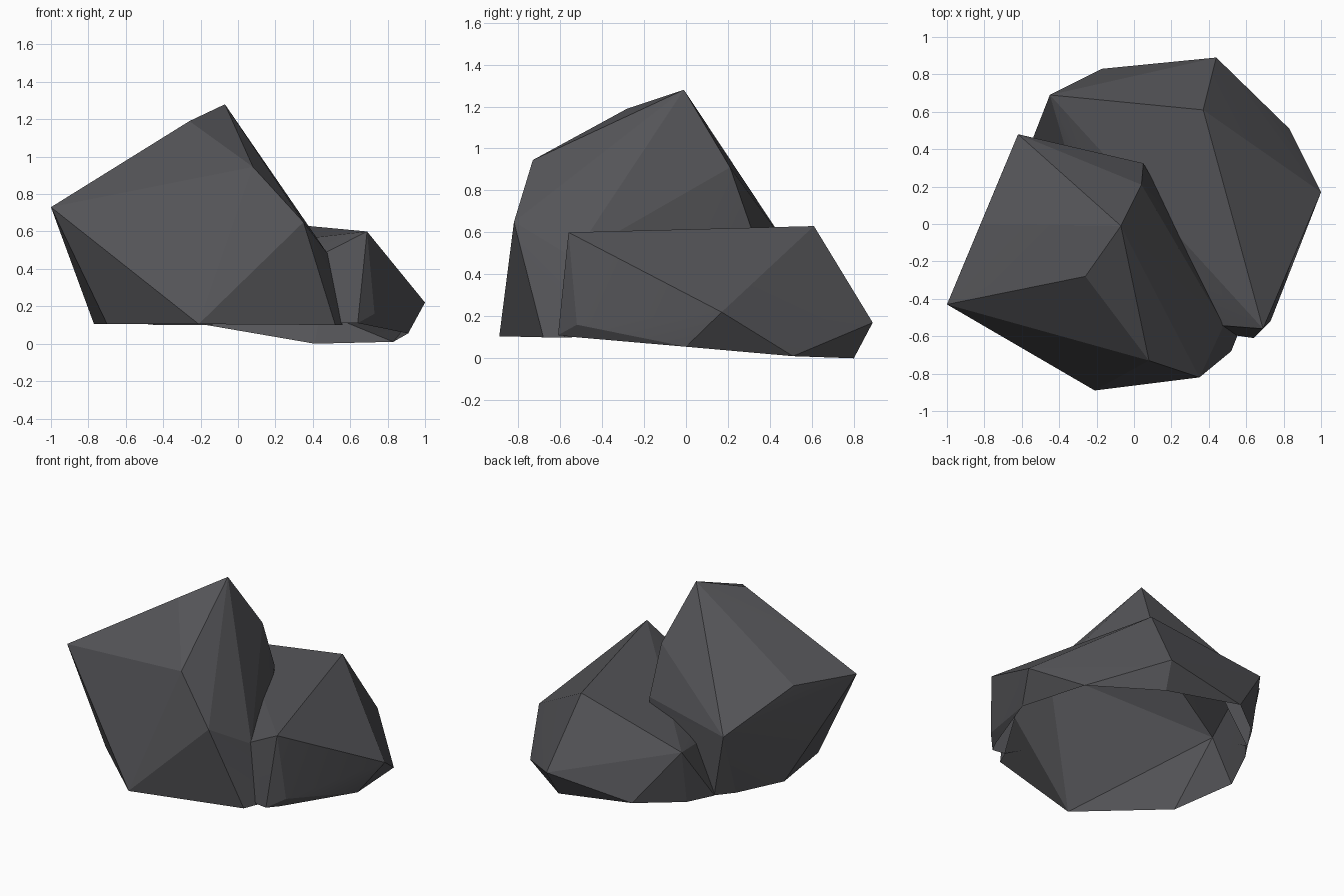
import bpy, bmesh, math

if "Cube" in bpy.data.objects:
    bpy.data.objects.remove(bpy.data.objects["Cube"])

stone = bpy.data.materials.new("dark grey stone")
stone.diffuse_color = (0.09, 0.09, 0.098, 1)
stone.use_nodes = True
stone.node_tree.nodes["Principled BSDF"].inputs["Base Color"].default_value = stone.diffuse_color


def boulder(name, corners):
    """Faceted rock: the convex hull of its corner points."""
    bm = bmesh.new()
    for c in corners:
        bm.verts.new(c)
    bmesh.ops.convex_hull(bm, input=bm.verts[:])
    loose = [v for v in bm.verts if not v.link_faces]
    bmesh.ops.delete(bm, geom=loose, context='VERTS')
    bmesh.ops.recalc_face_normals(bm, faces=bm.faces[:])
    me = bpy.data.meshes.new(name)
    bm.to_mesh(me)
    bm.free()
    me.materials.append(stone)
    ob = bpy.data.objects.new(name, me)
    bpy.context.collection.objects.link(ob)
    return ob


# Tall leaning rock on the left
tall = boulder("rock_pair", [
    (-0.07, -0.01, 1.28), (-0.26, -0.28, 1.19), (0.08, -0.73, 0.945),   # crest
    (-1.0, -0.43, 0.73), (-0.82, 0.0, 0.765), (-0.62, 0.48, 0.54),      # left side
    (0.35, -0.82, 0.65), (0.04, 0.21, 0.91), (0.48, -0.54, 0.48),       # right side
    (0.05, 0.325, 0.58), (0.06, 0.31, 0.105),
    (-0.21, -0.89, 0.105), (0.52, -0.68, 0.10), (0.56, -0.58, 0.10),    # base
    (-0.70, -0.44, 0.105), (-0.77, 0.03, 0.105), (-0.62, 0.34, 0.105),
    (-0.53, 0.45, 0.105),
])

# Low broad rock behind on the right
low = boulder("low_rock", [
    (0.37, 0.61, 0.63), (0.69, -0.56, 0.60), (-0.45, 0.69, 0.47),       # sloping top
    (-0.1, -0.5, 0.2), (-0.17, 0.13, 0.42),
    (1.0, 0.17, 0.22), (0.44, 0.89, 0.17), (0.73, -0.52, 0.16),         # sides
    (0.64, -0.61, 0.11), (0.69, -0.52, 0.10), (0.91, 0.0, 0.055),       # base
    (0.83, 0.51, 0.01), (0.41, 0.80, 0.0), (-0.17, 0.83, 0.10),
    (-0.44, 0.62, 0.10), (-0.54, 0.46, 0.11), (-0.1, -0.5, 0.115),
])

# Merge the rocks into one shell
bpy.context.view_layer.objects.active = tall
tall.select_set(True)
mod = tall.modifiers.new("merge", 'BOOLEAN')
mod.operation = 'UNION'
mod.solver = 'EXACT'
mod.object = low
bpy.ops.object.modifier_apply(modifier="merge")
bpy.data.objects.remove(low)

# The shell is open underneath
bm = bmesh.new()
bm.from_mesh(tall.data)
bm.normal_update()
under = [f for f in bm.faces
         if f.normal.z < -0.9 and f.calc_center_median().z < 0.2]
bmesh.ops.delete(bm, geom=under, context='FACES')
bm.to_mesh(tall.data)
bm.free()
bpy.ops.object.shade_smooth_by_angle(angle=math.radians(12))
